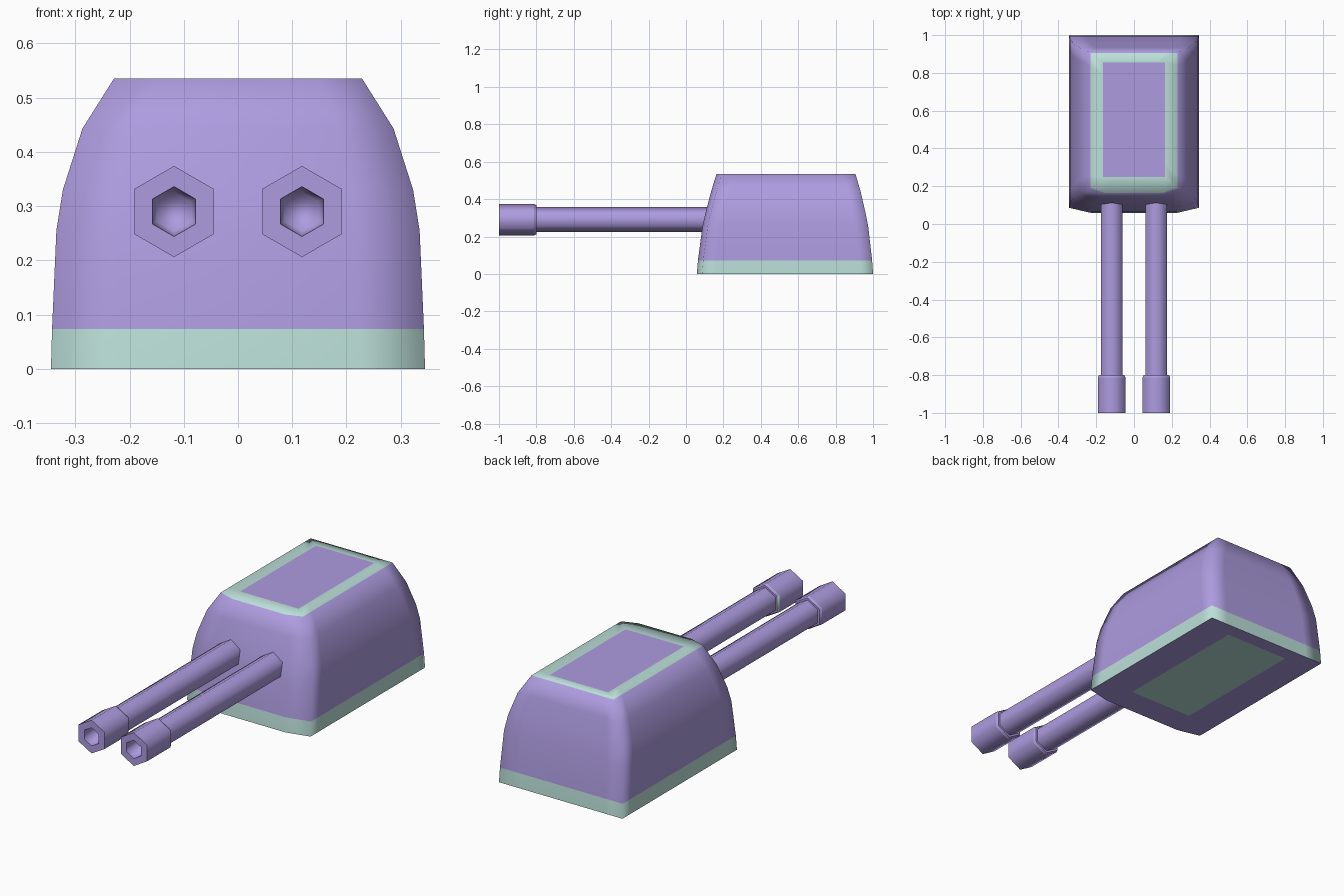
import bpy, bmesh
from math import sin, cos, pi

if "Cube" in bpy.data.objects:
    bpy.data.objects.remove(bpy.data.objects["Cube"])


def material(name, rgb):
    m = bpy.data.materials.new(name)
    m.diffuse_color = (*rgb, 1)
    m.use_nodes = True
    m.node_tree.nodes["Principled BSDF"].inputs["Base Color"].default_value = m.diffuse_color
    return m


PURPLE = material("purple", (0.42, 0.33, 0.74))
MINT = material("mint", (0.50, 0.74, 0.69))


def loft(name, rings, is_mint, sharp):
    """Skin a list of equal-length rings and cap both ends.
    is_mint(band, side) picks the colour; rings listed in sharp get hard edges."""
    bm = bmesh.new()
    rows = [[bm.verts.new(p) for p in r] for r in rings]
    n = len(rows[0])
    for b, (lo, hi) in enumerate(zip(rows, rows[1:])):
        for k in range(n):
            j = (k + 1) % n
            f = bm.faces.new((lo[k], lo[j], hi[j], hi[k]))
            f.material_index = int(is_mint(b, k))
    for b, row in ((-1, rows[0]), (len(rows), rows[-1])):
        bm.faces.new(row).material_index = int(is_mint(b, 0))
    for f in bm.faces:
        f.smooth = True
    for i in sharp:
        for k in range(n):
            bm.edges.get((rows[i][k], rows[i][(k + 1) % n])).smooth = False
    bmesh.ops.recalc_face_normals(bm, faces=bm.faces)
    me = bpy.data.meshes.new(name)
    bm.to_mesh(me)
    bm.free()
    me.materials.append(PURPLE)
    me.materials.append(MINT)
    ob = bpy.data.objects.new(name, me)
    bpy.context.collection.objects.link(ob)
    return ob


def hull_ring(w, front, back, z, bow=0.028):
    """Horizontal section: bowed front, square back, narrow strips at corners."""
    half = [(w * 0.65, front), (w, front + bow), (w, front + bow + 0.07),
            (w, back - 0.07), (w, back), (w * 0.72, back)]
    pts = half + [(-x, y) for x, y in reversed(half)]
    return [(x, y, z) for x, y in pts]


# Turret house: underside panel, curved walls, roof rim, roof panel
walls = [(0.345, 0.058, 1.000, 0.000), (0.343, 0.064, 0.995, 0.073),
         (0.335, 0.088, 0.974, 0.255), (0.323, 0.105, 0.959, 0.330),
         (0.287, 0.135, 0.933, 0.443), (0.229, 0.163, 0.906, 0.535)]
rings = [hull_ring(0.18, 0.20, 0.926, 0, bow=0)]
rings += [hull_ring(*s) for s in walls]
rings += [hull_ring(0.163, 0.25, 0.855, 0.535, bow=0)]
loft("turret_house", rings, lambda b, k: b in (-1, 1, 6), sharp=[1])

# Twin hexagonal barrels with muzzle collar and bore
barrel = [(0.067, 0.13), (0.067, -0.80), (0.078, -0.80), (0.084, -0.812),
          (0.084, -1.0), (0.046, -1.0), (0.036, -0.88)]
for side, cx in (("left", -0.118), ("right", 0.118)):
    rings = [[(cx + r * cos(pi / 2 + k * pi / 3), y,
               0.29 + r * sin(pi / 2 + k * pi / 3)) for k in range(6)]
             for r, y in barrel]
    # one small mint face sits behind the right collar
    loft(f"{side}_barrel", rings,
         lambda b, k, s=side: s == "right" and b == 2 and k == 1,
         sharp=[0, 1, 2, 3, 4, 5])
